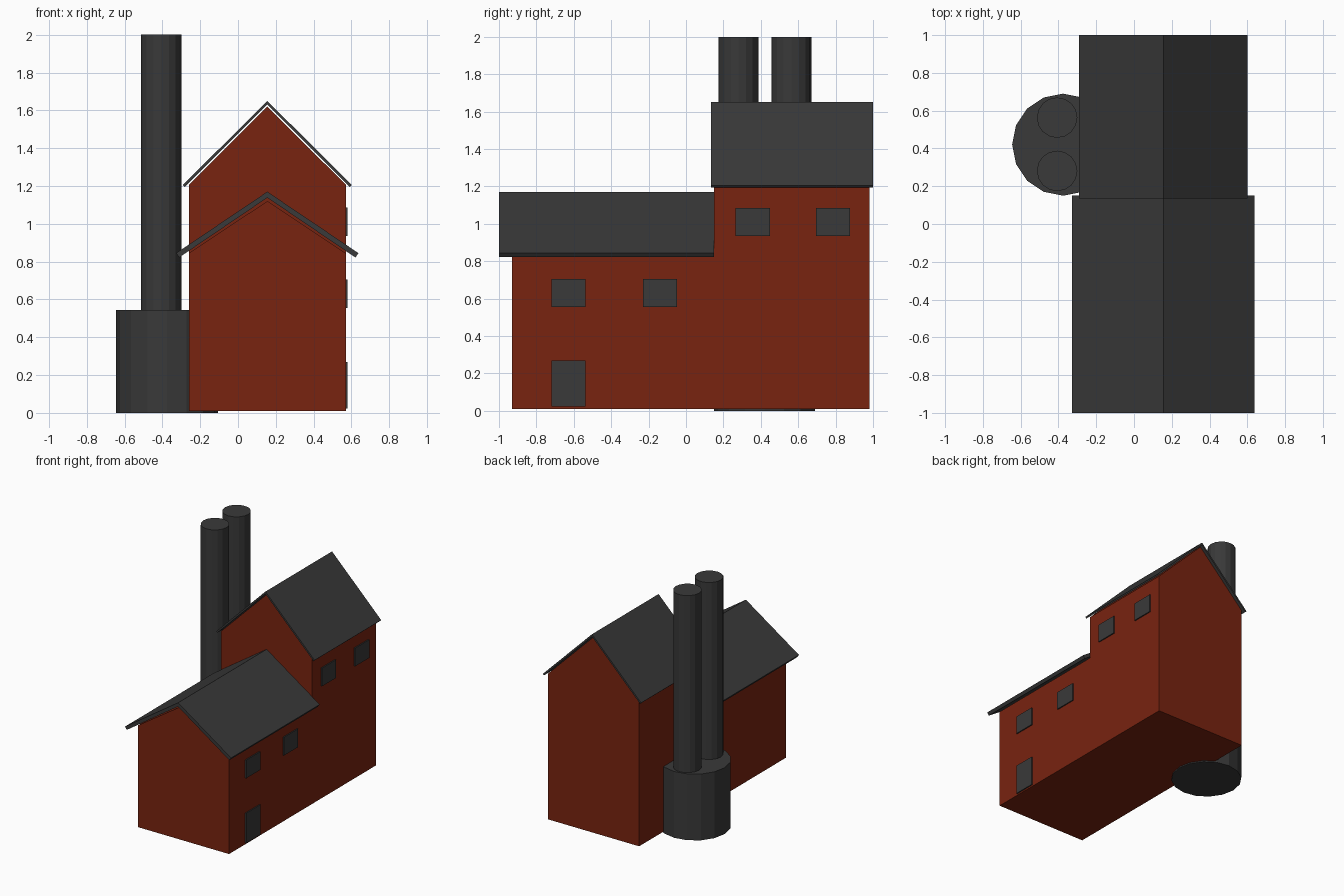
import bpy, bmesh, math

if "Cube" in bpy.data.objects:
    bpy.data.objects.remove(bpy.data.objects["Cube"])

def material(name, color):
    m = bpy.data.materials.new(name)
    m.diffuse_color = (*color, 1)
    m.use_nodes = True
    m.node_tree.nodes["Principled BSDF"].inputs["Base Color"].default_value = m.diffuse_color
    return m

RED = material("brick_red", (0.19, 0.017, 0.005))
GREY = material("dark_grey", (0.041, 0.041, 0.041))
CX, HALF = 0.155, 0.415   # ridge position and half width of the building

def make(name, verts, faces, mat):
    me = bpy.data.meshes.new(name)
    me.from_pydata(verts, [], faces)
    bm = bmesh.new()
    bm.from_mesh(me)
    bmesh.ops.recalc_face_normals(bm, faces=bm.faces)
    bm.to_mesh(me)
    bm.free()
    me.materials.append(mat)
    ob = bpy.data.objects.new(name, me)
    bpy.context.collection.objects.link(ob)
    return ob

def box(name, lo, hi, mat):
    v = [(x, y, z) for x in (lo[0], hi[0]) for y in (lo[1], hi[1]) for z in (lo[2], hi[2])]
    f = [(0, 1, 3, 2), (4, 6, 7, 5), (0, 4, 5, 1), (2, 3, 7, 6), (0, 2, 6, 4), (1, 5, 7, 3)]
    return make(name, v, f, mat)

def cylinder(name, x, y, r, z0, z1, sides=16):
    bpy.ops.mesh.primitive_cylinder_add(vertices=sides, radius=r, depth=z1 - z0,
                                        location=(x, y, (z0 + z1) / 2))
    ob = bpy.context.object
    ob.name = name
    ob.data.materials.append(GREY)

# Brick walls: low front wing and tall rear wing in one shell
def ring(y, eave, ridge):
    return [(CX - HALF, y, eave), (CX, y, ridge), (CX + HALF, y, eave)]

def base(y):
    return [(CX - HALF, y, 0.01), (CX + HALF, y, 0.01)]

verts = (base(-0.93) + ring(-0.93, 0.845, 1.12) + ring(0.15, 0.845, 1.12)
         + ring(0.15, 1.207, 1.62) + ring(0.98, 1.207, 1.62) + base(0.98))
faces = [(0, 1, 4, 3, 2), (2, 3, 6, 5), (3, 4, 7, 6),          # front gable, low top
         (5, 6, 7, 10, 9, 8), (8, 9, 12, 11), (9, 10, 13, 12),  # step wall, tall top
         (11, 12, 13, 15, 14), (0, 14, 15, 1),                  # rear gable, floor
         (0, 2, 5, 8, 11, 14), (1, 15, 13, 10, 7, 4)]           # long side walls
make("brick_walls", verts, faces, RED)

# Roofs: folded slabs, ends cut square to the slope
def roof(name, y0, y1, ridge, under, top_end, low_end):
    prof = [(-top_end[0], top_end[1]), (0, ridge), top_end,
            low_end, (0, under), (-low_end[0], low_end[1])]
    v = [(CX + x, y, z) for y in (y0, y1) for x, z in prof]
    f = [(0, 1, 4, 5), (1, 2, 3, 4), (6, 7, 10, 11), (7, 8, 9, 10)]
    f += [(i, (i + 1) % 6, (i + 1) % 6 + 6, i + 6) for i in range(6)]
    make(name, v, f, GREY)

roof("low_roof", -1.0, 0.15, 1.17, 1.138, (0.482, 0.845), (0.466, 0.822))
roof("tall_roof", 0.135, 1.0, 1.65, 1.63, (0.447, 1.205), (0.437, 1.195))

# Windows and door on the right wall
X0, X1 = CX + HALF, CX + HALF + 0.0095
for i, (y, z) in enumerate([(0.265, 0.935), (0.695, 0.935), (-0.72, 0.555), (-0.23, 0.555)]):
    box(f"window_{i + 1}", (X0, y, z), (X1, y + 0.183, z + 0.15), GREY)
box("door", (X0, -0.72, 0.022), (X1, -0.537, 0.268), GREY)

# Boiler drum with two tall chimneys
cylinder("boiler_drum", -0.375, 0.42, 0.27, 0.0, 0.545)
for i, y in enumerate((0.281, 0.563)):
    cylinder(f"chimney_{i + 1}", -0.407, y, 0.107, 0.54, 2.0)
